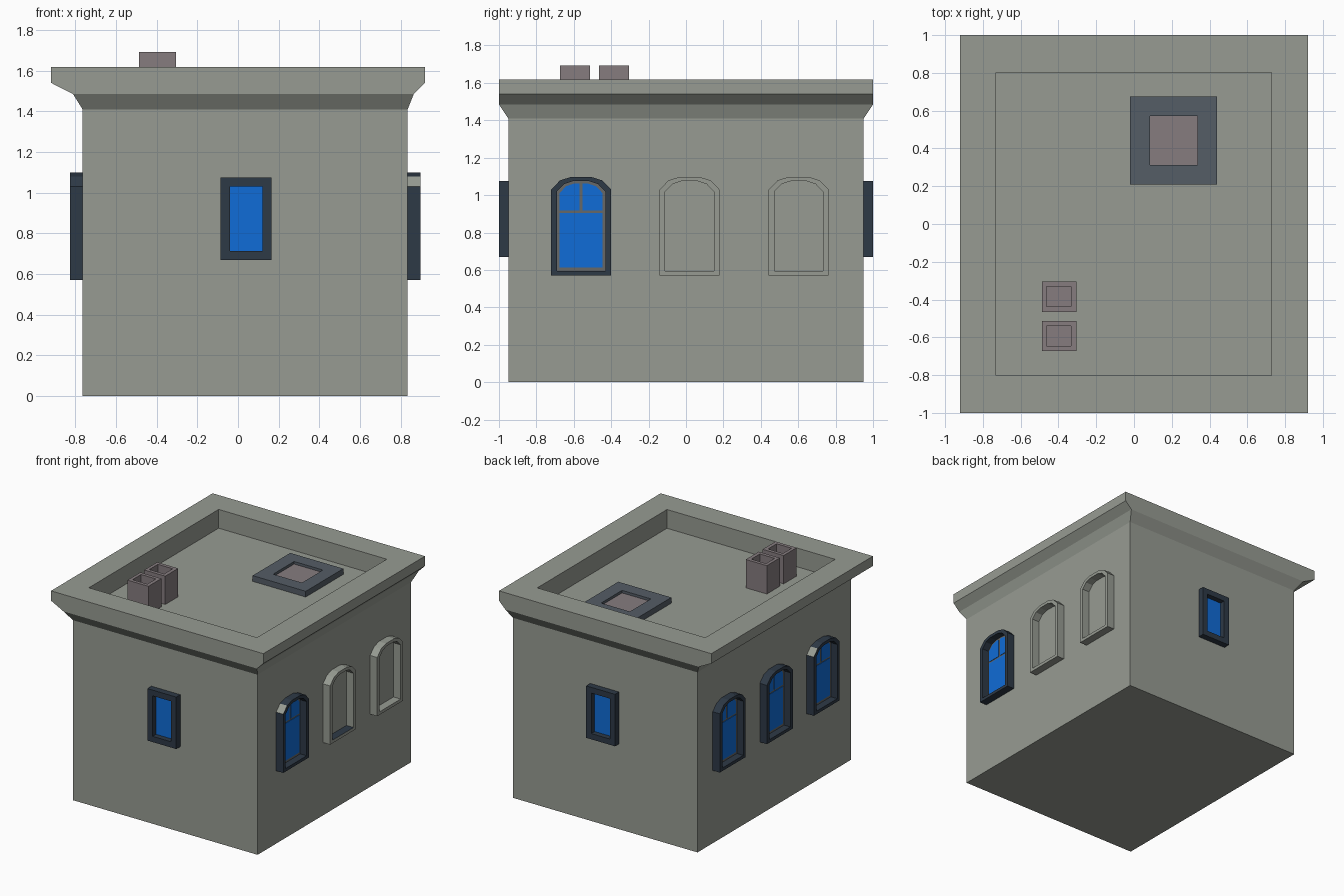
import bpy
from math import radians
from mathutils import Matrix, Vector

if "Cube" in bpy.data.objects:
    bpy.data.objects.remove(bpy.data.objects["Cube"], do_unlink=True)


def material(name, r, g, b):
    m = bpy.data.materials.new(name)
    m.use_nodes = True
    m.diffuse_color = (r, g, b, 1)
    m.node_tree.nodes["Principled BSDF"].inputs["Base Color"].default_value = (r, g, b, 1)
    return m


STONE = material("grey stone", .31, .33, .29)
NAVY = material("dark navy frame", .027, .041, .061)
GLASS = material("blue glass", .005, .15, .68)
SLATE = material("slate roof frame", .089, .109, .133)
BRICK = material("dusty brown", .238, .202, .212)
SASH = material("grey sash", .136, .138, .136)


def loft(name, rings, mats, bottom=False, top=True, rule=None, matrix=None):
    """Skin counter-clockwise rings in order; rule(step, side) picks a material slot."""
    n = len(rings[0])
    verts = [Vector(p) for ring in rings for p in ring]
    if matrix:
        verts = [matrix @ v for v in verts]
    faces, slots = [], []
    for k in range(len(rings) - 1):
        for i in range(n):
            j = (i + 1) % n
            faces.append((k * n + i, k * n + j, k * n + n + j, k * n + n + i))
            slots.append(rule(k, i) if rule else 0)
    if bottom:
        faces.append(tuple(reversed(range(n))))
        slots.append(0)
    if top:
        faces.append(tuple(range(len(verts) - n, len(verts))))
        slots.append(len(mats) - 1)
    mesh = bpy.data.meshes.new(name)
    mesh.from_pydata(verts, [], faces)
    for m in mats:
        mesh.materials.append(m)
    for poly, slot in zip(mesh.polygons, slots):
        poly.material_index = slot
    obj = bpy.data.objects.new(name, mesh)
    bpy.context.collection.objects.link(obj)
    return obj


def rect(x0, x1, y0, y1, z):
    return [(x0, y0, z), (x1, y0, z), (x1, y1, z), (x0, y1, z)]


# Walls, flared cornice and sunken roof deck
WEST, EAST, SIDE = -.765, .835, .95
base = (WEST, EAST, -SIDE, SIDE)
loft("walls", [rect(*base, 0), rect(*base, 1.41)], [STONE], bottom=True, top=False)
rim, deck = (-.92, .92, -1, 1), (-.73, .727, -.803, .803)
loft("cornice_and_roof", [
    rect(*base, 1.41), rect(-.812, .865, -1, 1, 1.485), rect(*rim, 1.54),
    rect(*rim, 1.617), rect(*deck, 1.617), rect(*deck, 1.47)], [STONE])

# Roof hatch
outer, inner = (-.02, .44, .21, .675), (.085, .335, .313, .573)
loft("roof_hatch", [rect(*outer, 1.47), rect(*outer, 1.515),
                    rect(*inner, 1.515), rect(*inner, 1.495)], [SLATE, BRICK])

# Twin hollow chimneys
for name, y in (("front", -.593), ("rear", -.385)):
    o = (-.487, -.305, y - .08, y + .08)
    h = (-.462, -.333, y - .053, y + .053)
    loft(name + "_chimney", [rect(*o, 1.47), rect(*o, 1.692),
                             rect(*h, 1.692), rect(*h, 1.56)], [BRICK])


# Windows: local u runs right, z up, depth d grows out of the wall
def lift(points, d):
    return [(u, -d, z) for u, z in points]


def box(u0, u1, z0, z1):
    return [(u0, z0), (u1, z0), (u1, z1), (u0, z1)]


def arch(w, z0, spring, top):
    mid = spring + .72 * (top - spring)
    right = [(w, z0), (w, spring), (.7 * w, mid), (.32 * w, top)]
    return [(-w, z0)] + right + [(-u, z) for u, z in right[:0:-1]]


def placed(angle, x, y):
    return Matrix.Translation((x, y, 0)) @ Matrix.Rotation(radians(angle), 4, 'Z')


def frame(name, out, hole, depth, mats, where, rule=None):
    loft(name, [lift(out, 0), lift(out, depth), lift(hole, depth), lift(hole, 0)],
         mats, top=False, rule=rule, matrix=where)


def plate(name, shape, d, mat, where):
    loft(name, [lift(shape, d - .005), lift(shape, d)], [mat], matrix=where)


# Square windows, front and back
for name, angle, y in (("front", 0, -SIDE), ("back", 180, SIDE)):
    where = placed(angle, .04, y)
    hole = box(-.08, .08, .713, 1.03)
    frame(name + "_window_frame", box(-.125, .125, .668, 1.075), hole, .05, [NAVY], where)
    plate(name + "_window_glass", hole, .008, GLASS, where)

# Arched windows on both sides
OUT = arch(.16, .57, 1.03, 1.098)
HOLE = arch(.13, .594, 1.018, 1.075)
PANE = arch(.115, .613, 1.01, 1.062)
BAR = .008
half = [(BAR, .918)] + [(.115, .918)] + PANE[2:5] + [(BAR, PANE[4][1])]
mirrored = [(-u, z) for u, z in reversed(half)]


def chipped(step, side):
    return 1 if (step, side) == (0, 6) else 0      # bare upper left bevel


def dark_sill(step, side):
    return 1 if (step, side) == (2, 0) else 0      # dark inner sill


for side, angle, x in (("left", 90, EAST), ("right", -90, WEST)):
    for row, y in (("front", -.561), ("middle", .019), ("rear", .602)):
        name = f"{side}_{row}_window"
        where = placed(angle, x, y)
        if side == "left" and row != "front":      # blind stone windows
            frame(name + "_surround", OUT, HOLE, .062, [STONE, NAVY], where,
                  dark_sill if row == "middle" else None)
            continue
        frame(name + "_frame", OUT, HOLE, .062, [NAVY, STONE], where,
              chipped if row == "front" else None)
        plate(name + "_sash", HOLE, .006, SASH, where)
        plate(name + "_lower_glass", box(-.115, .115, .613, .905), .01, GLASS, where)
        plate(name + "_upper_glass_a", half, .01, GLASS, where)
        plate(name + "_upper_glass_b", mirrored, .01, GLASS, where)
